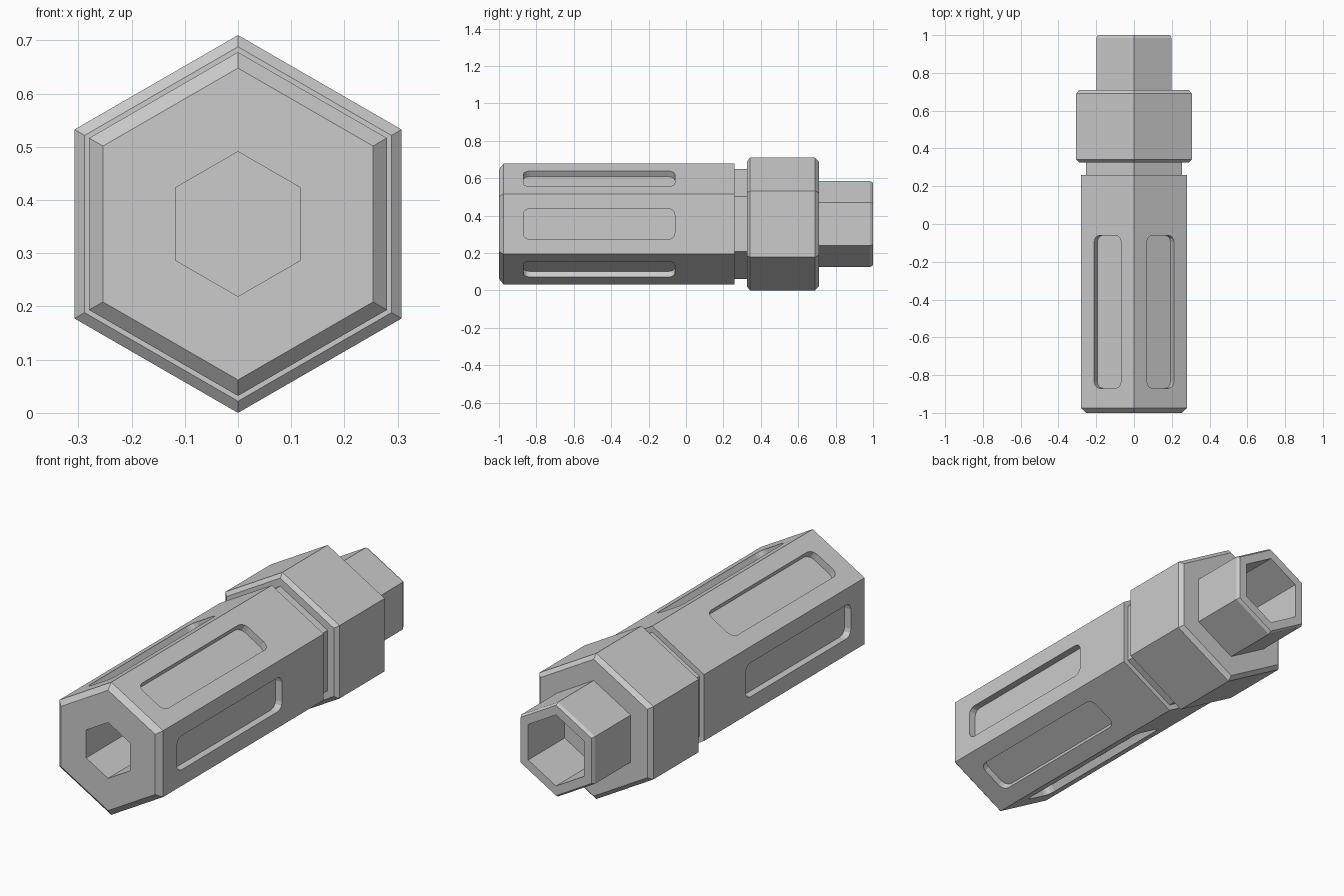
import bpy, bmesh, math
from mathutils import Matrix, Vector

if "Cube" in bpy.data.objects:
    bpy.data.objects.remove(bpy.data.objects["Cube"], do_unlink=True)

AXIS_Z = 0.355

grey = bpy.data.materials.new("plain grey")
grey.use_nodes = True
grey.diffuse_color = (0.6, 0.6, 0.6, 1)
grey.node_tree.nodes["Principled BSDF"].inputs["Base Color"].default_value = (0.6, 0.6, 0.6, 1)


def finish(bm, name):
    bmesh.ops.recalc_face_normals(bm, faces=bm.faces)
    mesh = bpy.data.meshes.new(name)
    bm.to_mesh(mesh)
    bm.free()
    mesh.materials.append(grey)
    obj = bpy.data.objects.new(name, mesh)
    bpy.context.collection.objects.link(obj)
    return obj


def hex_part(name, profile):
    """Loft hexagons along y through (y, corner radius) stations, capped at both ends."""
    bm = bmesh.new()
    rings = []
    for y, r in profile:
        angles = [math.radians(90 + 60 * k) for k in range(6)]
        rings.append([bm.verts.new((r * math.cos(a), y, AXIS_Z + r * math.sin(a))) for a in angles])
    for a, b in zip(rings, rings[1:]):
        for k in range(6):
            j = (k + 1) % 6
            bm.faces.new((a[k], a[j], b[j], b[k]))
    bm.faces.new(rings[0])
    bm.faces.new(rings[-1])
    return finish(bm, name)


# Long hexagonal handle with a blind socket in its front end
handle = hex_part("handle", [(-0.6, 0.136), (-1, 0.136), (-1, 0.293), (-0.975, 0.323), (0.26, 0.323)])

# Recessed neck, chamfered collar and hollow tip
hex_part("neck", [(0.26, 0.294), (0.325, 0.294)])
hex_part("collar", [(0.325, 0.333), (0.342, 0.355), (0.69, 0.355), (0.71, 0.333)])
hex_part("tip", [(0.71, 0.23), (0.985, 0.23), (1, 0.22), (1, 0.173), (0.72, 0.173)])

# Rounded grip slots, one in each side of the handle
cut = bmesh.new()
for k in range(6):
    turn = Matrix.Translation((0, 0, AXIS_Z)) @ Matrix.Rotation(math.radians(60 * k), 4, 'Y')
    slot = bmesh.new()
    bmesh.ops.create_cube(slot, size=1)
    bmesh.ops.scale(slot, vec=(0.07, 0.81, 0.165), verts=slot.verts)
    corners = [e for e in slot.edges
               if abs((e.verts[0].co - e.verts[1].co).normalized().x) > 0.9]
    bmesh.ops.bevel(slot, geom=corners, offset=0.035, segments=3, profile=0.5, affect='EDGES')
    bmesh.ops.translate(slot, vec=Vector((0.28, -0.465, 0)), verts=slot.verts)
    bmesh.ops.transform(slot, matrix=turn, verts=slot.verts)
    piece = bpy.data.meshes.new("slot piece")
    slot.to_mesh(piece)
    slot.free()
    cut.from_mesh(piece)
    bpy.data.meshes.remove(piece)
cutter = finish(cut, "slot_cutter")
cutter.hide_render = True

mod = handle.modifiers.new("slots", 'BOOLEAN')
mod.operation = 'DIFFERENCE'
mod.solver = 'EXACT'
mod.object = cutter
bpy.context.view_layer.objects.active = handle
bpy.ops.object.modifier_apply(modifier=mod.name)
bpy.data.objects.remove(cutter, do_unlink=True)
